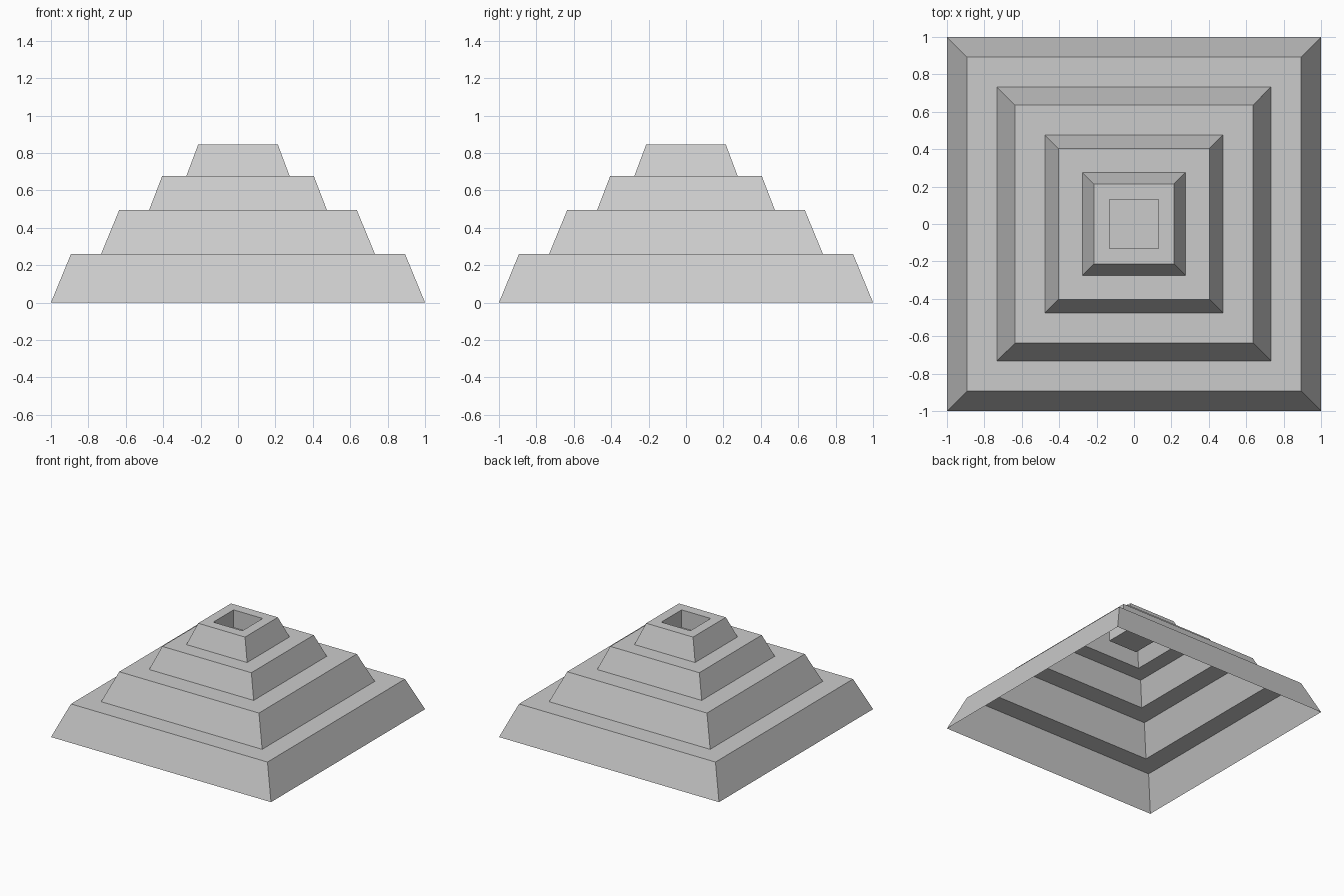
import bpy
import bmesh

if "Cube" in bpy.data.objects:
    bpy.data.objects.remove(bpy.data.objects["Cube"], do_unlink=True)

# Single stone colour
stone = bpy.data.materials.new("stone_grey")
stone.use_nodes = True
colour = (0.6, 0.6, 0.6, 1)
stone.diffuse_color = colour
stone.node_tree.nodes["Principled BSDF"].inputs["Base Color"].default_value = colour

CORNERS = [(-1, -1), (1, -1), (1, 1), (-1, 1)]


def square_shell(name, rings, capped=False):
    """Open shell joining square rings given as (half width, height)."""
    bm = bmesh.new()
    loops = [[bm.verts.new((x * half, y * half, z)) for x, y in CORNERS]
             for half, z in rings]
    for low, high in zip(loops, loops[1:]):
        for i in range(4):
            j = (i + 1) % 4
            bm.faces.new((low[i], low[j], high[j], high[i]))
    if capped:
        bm.faces.new(loops[-1])
    mesh = bpy.data.meshes.new(name)
    bm.to_mesh(mesh)
    bm.free()
    mesh.materials.append(stone)
    obj = bpy.data.objects.new(name, mesh)
    bpy.context.collection.objects.link(obj)


# Tiers: bottom half width, top half width, top height
tiers = [
    ("bottom_tier", 1.0, 0.893, 0.26),
    ("lower_tier", 0.732, 0.635, 0.495),
    ("upper_tier", 0.475, 0.405, 0.677),
    ("top_tier", 0.276, 0.213, 0.845),
]
PIT_HALF, PIT_FLOOR = 0.132, 0.70

# Hollow sloped tiers, each with a flat terrace reaching the next one
base = 0.0
for i, (name, foot, crown, top) in enumerate(tiers):
    last = i == len(tiers) - 1
    inner = PIT_HALF if last else tiers[i + 1][1]
    square_shell(name, [(foot, base), (crown, top), (inner, top)])
    base = top

# Square pit sunk into the summit
square_shell("summit_pit", [(PIT_HALF, base), (PIT_HALF, PIT_FLOOR)], capped=True)
